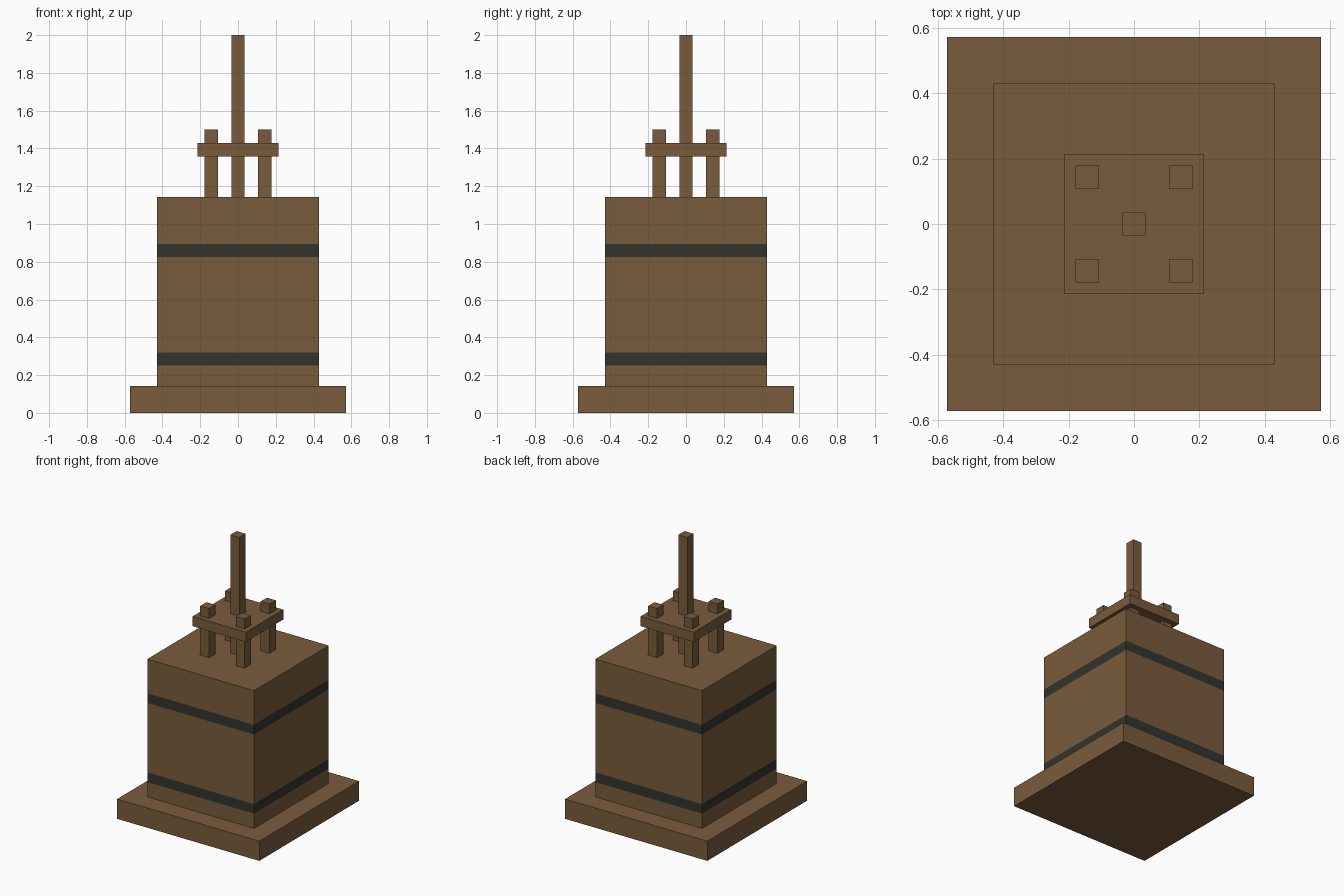
import bpy, bmesh

cube = bpy.data.objects.get("Cube")
if cube:
    bpy.data.objects.remove(cube, do_unlink=True)


def material(name, rgb):
    m = bpy.data.materials.new(name)
    m.use_nodes = True
    m.diffuse_color = (*rgb, 1)
    m.node_tree.nodes["Principled BSDF"].inputs["Base Color"].default_value = (*rgb, 1)
    return m


wood = material("brown wood", (0.195, 0.107, 0.045))
iron = material("dark iron", (0.034, 0.034, 0.027))

U = 1 / 14  # modelling unit: every part is a whole or half number of these


def block(name, half, z0, z1, x=0, y=0, bands=()):
    """Square block, with flush bands cut in between pairs of heights."""
    bm = bmesh.new()
    bmesh.ops.create_cube(bm, size=1)
    bmesh.ops.scale(bm, vec=(2 * half, 2 * half, z1 - z0), verts=bm.verts)
    bmesh.ops.translate(bm, vec=(x, y, (z0 + z1) / 2), verts=bm.verts)
    for z in (z for band in bands for z in band):
        bmesh.ops.bisect_plane(bm, geom=bm.verts[:] + bm.edges[:] + bm.faces[:],
                               plane_co=(0, 0, z), plane_no=(0, 0, 1))
    for f in bm.faces:
        z = f.calc_center_median().z
        f.material_index = int(any(a < z < b for a, b in bands))
    me = bpy.data.meshes.new(name)
    bm.to_mesh(me)
    bm.free()
    me.materials.append(wood)
    if bands:
        me.materials.append(iron)
    ob = bpy.data.objects.new(name, me)
    bpy.context.collection.objects.link(ob)
    return ob


# Plinth and banded body
block("base", 8 * U, 0, 2 * U)
block("body", 6 * U, 2 * U, 16 * U, bands=((0.25, 0.32), (0.825, 0.895)))

# Raised platform on four posts, with a tall centre pole
block("platform", 3 * U, 19 * U, 20 * U)
for sx, side in ((-1, "right"), (1, "left")):
    for sy, end in ((-1, "front"), (1, "back")):
        block(f"post_{end}_{side}", U / 2, 16 * U, 21 * U, sx * 2 * U, sy * 2 * U)
block("centre_pole", U / 2, 16 * U, 28 * U)
